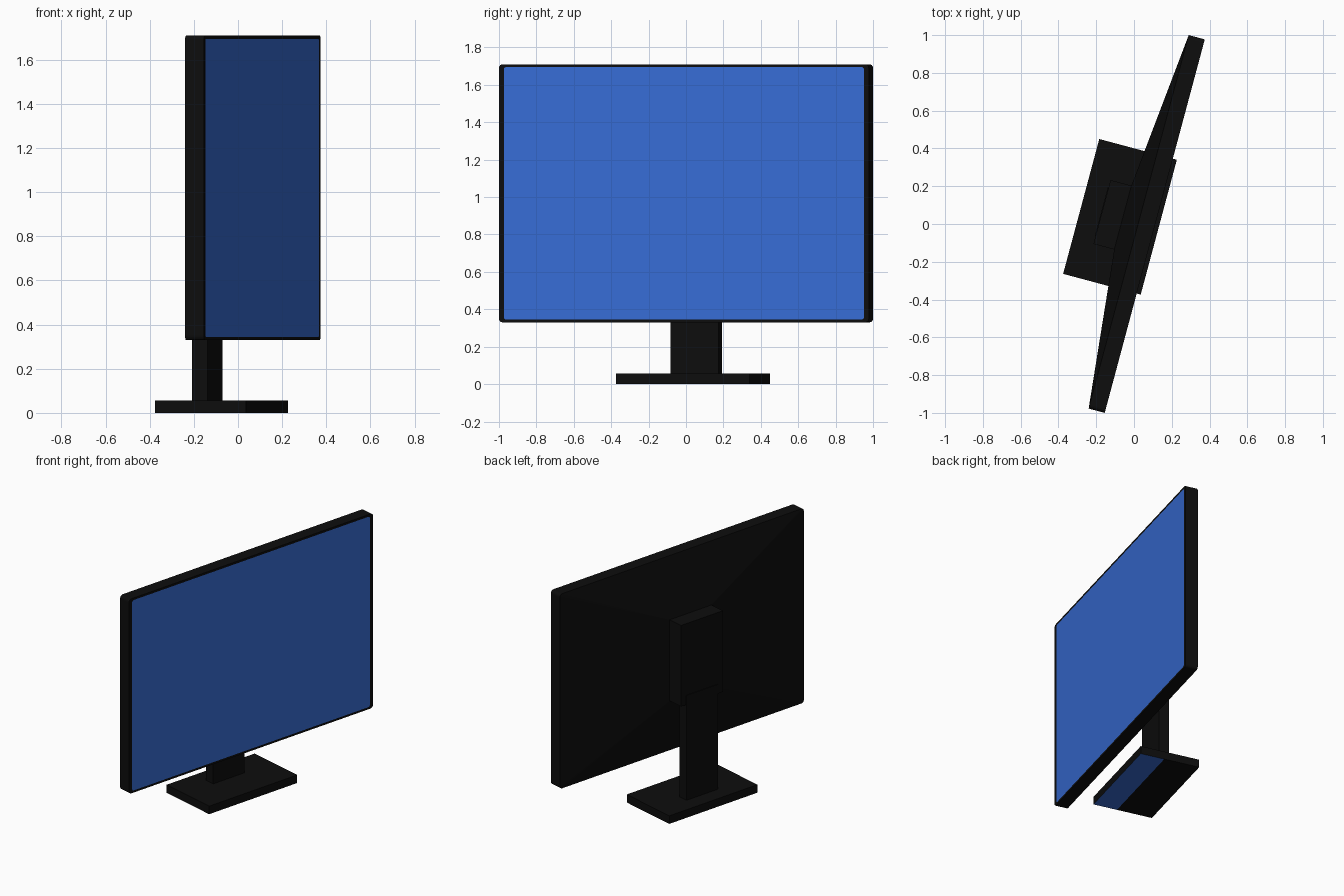
import bpy, bmesh, math

if "Cube" in bpy.data.objects:
    bpy.data.objects.remove(bpy.data.objects["Cube"])

TURN = math.radians(75)   # the whole monitor is swivelled about z
CX = 0.0175               # centre of the monitor along its own width


def material(name, rgb):
    m = bpy.data.materials.new(name)
    m.diffuse_color = (*rgb, 1)
    m.use_nodes = True
    m.node_tree.nodes["Principled BSDF"].inputs["Base Color"].default_value = m.diffuse_color
    return m


BLACK = material("black_plastic", (0.004, 0.004, 0.004))
BLUE = material("screen_blue", (0.038, 0.15, 0.66))


def finish(bm, name):
    bmesh.ops.recalc_face_normals(bm, faces=bm.faces)
    me = bpy.data.meshes.new(name)
    bm.to_mesh(me)
    bm.free()
    me.materials.append(BLACK)
    me.materials.append(BLUE)
    ob = bpy.data.objects.new(name, me)
    bpy.context.collection.objects.link(ob)
    ob.rotation_euler.z = TURN
    return ob


def box(bm, width, y0, y1, z0, z1):
    verts = bmesh.ops.create_cube(bm, size=1)["verts"]
    for v in verts:
        v.co.x = CX + v.co.x * width
        v.co.y = y0 + (v.co.y + 0.5) * (y1 - y0)
        v.co.z = z0 + (v.co.z + 0.5) * (z1 - z0)


def rounded_loop(bm, w, h, r, y, zc=1.02, steps=4):
    """Rounded rectangle in the upright plane at depth y."""
    loop = []
    for i, (sx, sz) in enumerate([(1, 1), (-1, 1), (-1, -1), (1, -1)]):
        for k in range(steps + 1):
            a = math.pi / 2 * (i + k / steps)
            loop.append(bm.verts.new((CX + sx * (w / 2 - r) + r * math.cos(a), y,
                                      zc + sz * (h / 2 - r) + r * math.sin(a))))
    return loop


# display: blue screen, bezel, rim, and a back that tapers to the mount
bm = bmesh.new()
loops = [
    rounded_loop(bm, 1.994, 1.35, 0.014, -0.109),
    rounded_loop(bm, 2.047, 1.38, 0.02, -0.109),
    rounded_loop(bm, 2.047, 1.38, 0.02, -0.021),
    rounded_loop(bm, 0.35, 0.575, 0.001, 0.066),
]
for a, b in zip(loops, loops[1:]):
    for i in range(len(a)):
        j = (i + 1) % len(a)
        bm.faces.new((a[i], a[j], b[j], b[i]))
screen = bm.faces.new(loops[0])
screen.material_index = 1
bm.faces.new(loops[-1])
finish(bm, "display_panel")

# raised mount block on the back
bm = bmesh.new()
box(bm, 0.35, 0.06, 0.18, 0.7325, 1.3075)
finish(bm, "rear_mount")

# upright column
bm = bmesh.new()
box(bm, 0.265, 0.112, 0.184, 0.05, 0.80)
finish(bm, "stand_column")

# foot plate, with the front strip of its underside in blue
bm = bmesh.new()
box(bm, 0.739, -0.131, 0.294, 0, 0.057)
bmesh.ops.bisect_plane(bm, geom=bm.verts[:] + bm.edges[:] + bm.faces[:],
                       plane_co=(0, 0.04, 0), plane_no=(0, 1, 0))
for f in bm.faces:
    c = f.calc_center_median()
    if c.z < 0.001 and c.y < 0.04:
        f.material_index = 1
finish(bm, "stand_base")
